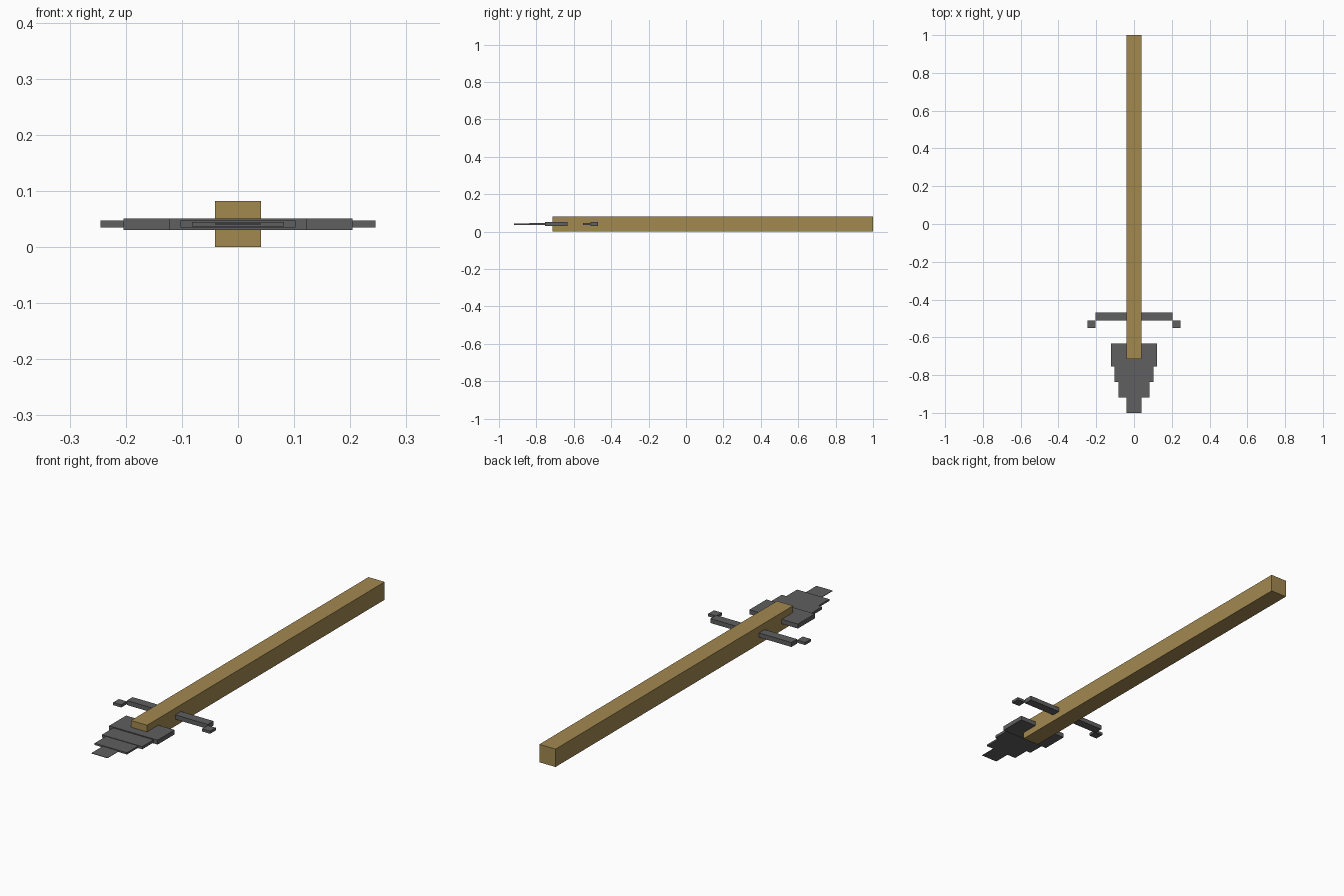
import bpy
import bmesh

cube = bpy.data.objects.get("Cube")
if cube:
    bpy.data.objects.remove(cube, do_unlink=True)

U = 2 / 98      # modelling unit
MID = 2 * U     # height of the centre plane


def make_material(name, rgb):
    mat = bpy.data.materials.new(name)
    mat.use_nodes = True
    colour = (*rgb, 1.0)
    mat.diffuse_color = colour
    bsdf = mat.node_tree.nodes["Principled BSDF"]
    bsdf.inputs["Base Color"].default_value = colour
    bsdf.inputs["Roughness"].default_value = 0.8
    return mat


def box(name, x0, x1, y0, y1, thickness, mat):
    """Box centred on the middle plane, sizes in modelling units."""
    mesh = bpy.data.meshes.new(name)
    bm = bmesh.new()
    bmesh.ops.create_cube(bm, size=1)
    bmesh.ops.scale(bm, vec=((x1 - x0) * U, (y1 - y0) * U, thickness * U), verts=bm.verts)
    bm.to_mesh(mesh)
    bm.free()
    mesh.materials.append(mat)
    obj = bpy.data.objects.new(name, mesh)
    obj.location = ((x0 + x1) / 2 * U, (y0 + y1) / 2 * U, MID)
    bpy.context.collection.objects.link(obj)
    return obj


wood = make_material("wood", (0.36, 0.25, 0.078))
iron = make_material("dark iron", (0.115, 0.115, 0.115))

# Square wooden shaft
box("shaft", -2, 2, -35, 49, 4, wood)

# Stepped spearhead, narrower and thinner towards the point
blade_steps = [
    ("blade_base", 6, -37, -31, 1.0),
    ("blade_middle", 5, -41, -37, 0.6),
    ("blade_upper", 4, -45, -41, 0.4),
    ("blade_tip", 2, -49, -45, 0.1),
]
for name, half, y0, y1, thick in blade_steps:
    box(name, -half, half, y0, y1, thick, iron)

# Crossbar with forward-set tips
box("crossbar", -10, 10, -25, -23, 1.0, iron)
for side, x0 in (("left", 10), ("right", -12)):
    box(side + "_crossbar_tip", x0, x0 + 2, -27, -25, 0.6, iron)
